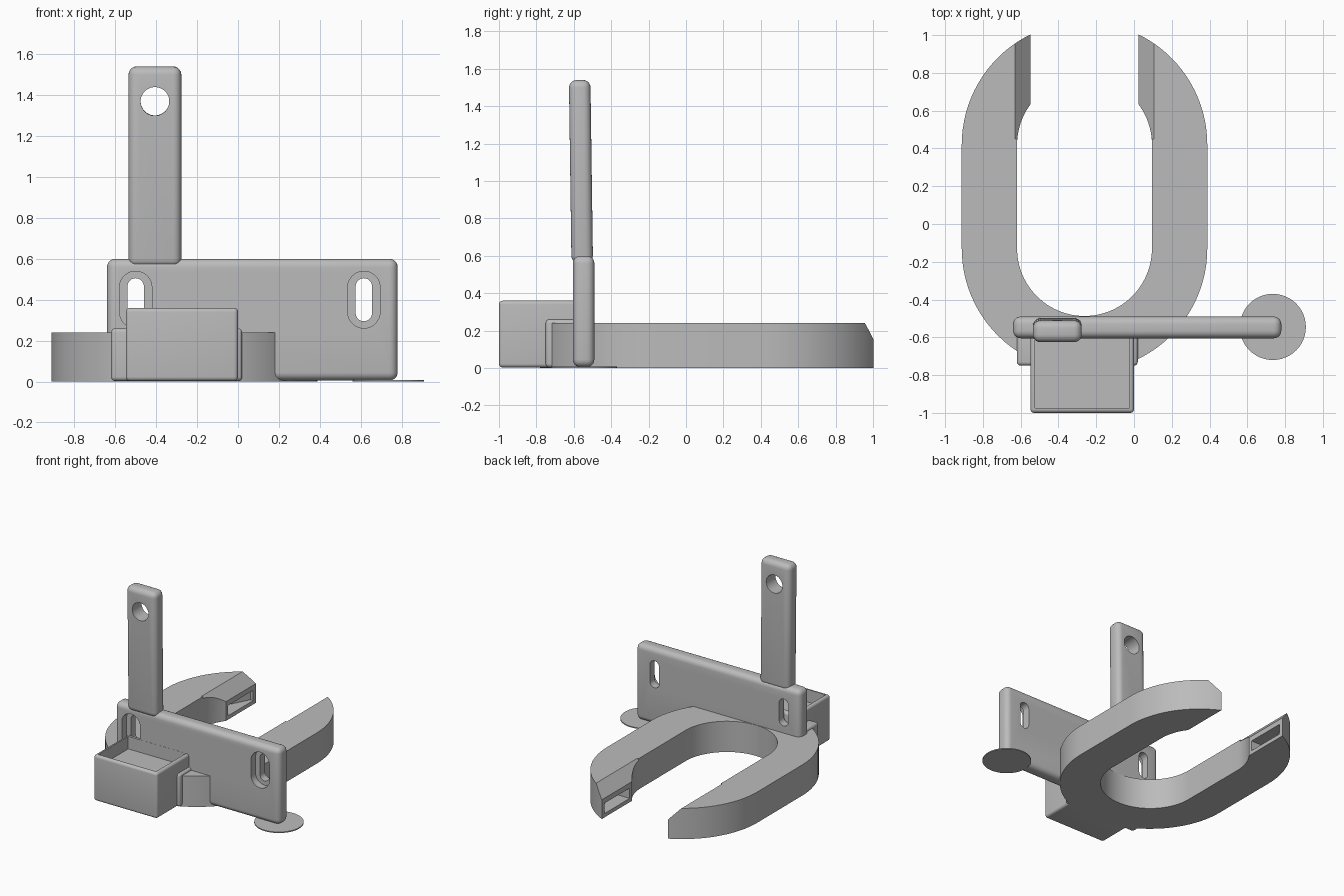
import bpy, bmesh, math
from mathutils import Matrix

cube = bpy.data.objects.get("Cube")
if cube:
    bpy.data.objects.remove(cube, do_unlink=True)

grey = bpy.data.materials.new("plain grey")
grey.use_nodes = True
grey.diffuse_color = (0.5, 0.5, 0.5, 1)
grey.node_tree.nodes["Principled BSDF"].inputs["Base Color"].default_value = (0.5, 0.5, 0.5, 1)


def prism(name, outline, axis, lo, hi):
    """Extrude a 2D outline along y or z."""
    bm = bmesh.new()
    place = (lambda u, v: (u, lo, v)) if axis == "y" else (lambda u, v: (u, v, lo))
    face = bm.faces.new([bm.verts.new(place(u, v)) for u, v in outline])
    moved = bmesh.ops.extrude_face_region(bm, geom=[face])["geom"]
    step = (0, hi - lo, 0) if axis == "y" else (0, 0, hi - lo)
    bmesh.ops.translate(bm, vec=step, verts=[g for g in moved if isinstance(g, bmesh.types.BMVert)])
    bmesh.ops.remove_doubles(bm, verts=bm.verts, dist=1e-5)
    bmesh.ops.recalc_face_normals(bm, faces=bm.faces)
    mesh = bpy.data.meshes.new(name)
    bm.to_mesh(mesh)
    bm.free()
    mesh.materials.append(grey)
    ob = bpy.data.objects.new(name, mesh)
    bpy.context.collection.objects.link(ob)
    return ob


def rect(u0, u1, v0, v1):
    return [(u0, v0), (u1, v0), (u1, v1), (u0, v1)]


def stadium(u, v0, v1, r, n=24):
    """Two half circles joined by straight sides."""
    pts = []
    for centre, start in ((v0, math.pi), (v1, 0)):
        for i in range(n + 1):
            a = start + math.pi * i / n
            pts.append((u + r * math.cos(a), centre + r * math.sin(a)))
    return pts


def apply(ob, mod):
    bpy.context.view_layer.objects.active = ob
    bpy.ops.object.modifier_apply(modifier=mod.name)


def bevel(ob, width):
    mod = ob.modifiers.new("Bevel", "BEVEL")
    mod.width, mod.segments = width, 5
    apply(ob, mod)
    return ob


def cut(ob, cutter):
    mod = ob.modifiers.new("Cut", "BOOLEAN")
    mod.operation, mod.solver, mod.object = "DIFFERENCE", "EXACT", cutter
    apply(ob, mod)
    bpy.data.objects.remove(cutter, do_unlink=True)


# Open ring with a chamfered gap and a pocket in each end
MID, FRONT, BACK = -0.262, -0.13, 0.42
ring = prism("open_ring", stadium(MID, FRONT, BACK, 0.65, 48), "z", 0, 0.24)
cut(ring, prism("ring_hole", stadium(MID, FRONT, BACK, 0.357, 48), "z", -0.1, 0.4))
gap = [(-0.286, -0.1), (0.286, -0.1), (0.286, 0.15), (0.45, 0.33), (-0.45, 0.33), (-0.286, 0.15)]
cut(ring, prism("ring_gap", [(MID + u, v) for u, v in gap], "y", 0.45, 1.3))
for side in (-1, 1):
    pocket = [(0.2, 0.66), (0.47, 0.66), (0.31, 0.97), (0.2, 0.97)]
    cut(ring, prism("pocket", [(MID + side * u, v) for u, v in pocket], "z", 0.03, 0.11))

# Back plate with two counterbored slots
plate = bevel(prism("back_plate", rect(-0.64, 0.78, 0.005, 0.6), "y", -0.605, -0.49), 0.04)
for x in (-0.5, 0.615):
    cut(plate, prism("slot", stadium(x, 0.335, 0.465, 0.04), "y", -0.8, -0.3))
    cut(plate, prism("counterbore", stadium(x, 0.34, 0.46, 0.079), "y", -0.8, -0.55))

# Slightly tilted upright with a hanging hole
upright = bevel(prism("upright", rect(-0.535, -0.277, 0.56, 1.54), "y", -0.0575, 0.0575), 0.04)
cut(upright, prism("hanging_hole", stadium(-0.406, 1.37, 1.37, 0.07), "y", -0.3, 0.3))
upright.data.transform(Matrix.Translation((0, -0.547, 0)) @ Matrix.Rotation(math.radians(0.8), 4, "X"))

# Mounting pad and open tray
pad = bevel(prism("mounting_pad", rect(-0.62, 0.02, 0.003, 0.26), "y", -0.75, -0.56), 0.02)
tray = bevel(prism("tray", rect(-0.548, 0, 0.003, 0.36), "y", -1, -0.57), 0.02)
cut(tray, prism("tray_hollow", rect(-0.523, -0.025, -0.975, -0.606), "z", 0.262, 0.6))

# Thin corner disc
prism("corner_disc", stadium(0.735, -0.545, -0.545, 0.175), "z", 0, 0.008)

# Smooth curved surfaces and keep hard edges
for ob in bpy.context.scene.objects:
    ob.select_set(ob.type == "MESH")
bpy.context.view_layer.objects.active = ring
bpy.ops.object.shade_smooth_by_angle(angle=math.radians(30))
